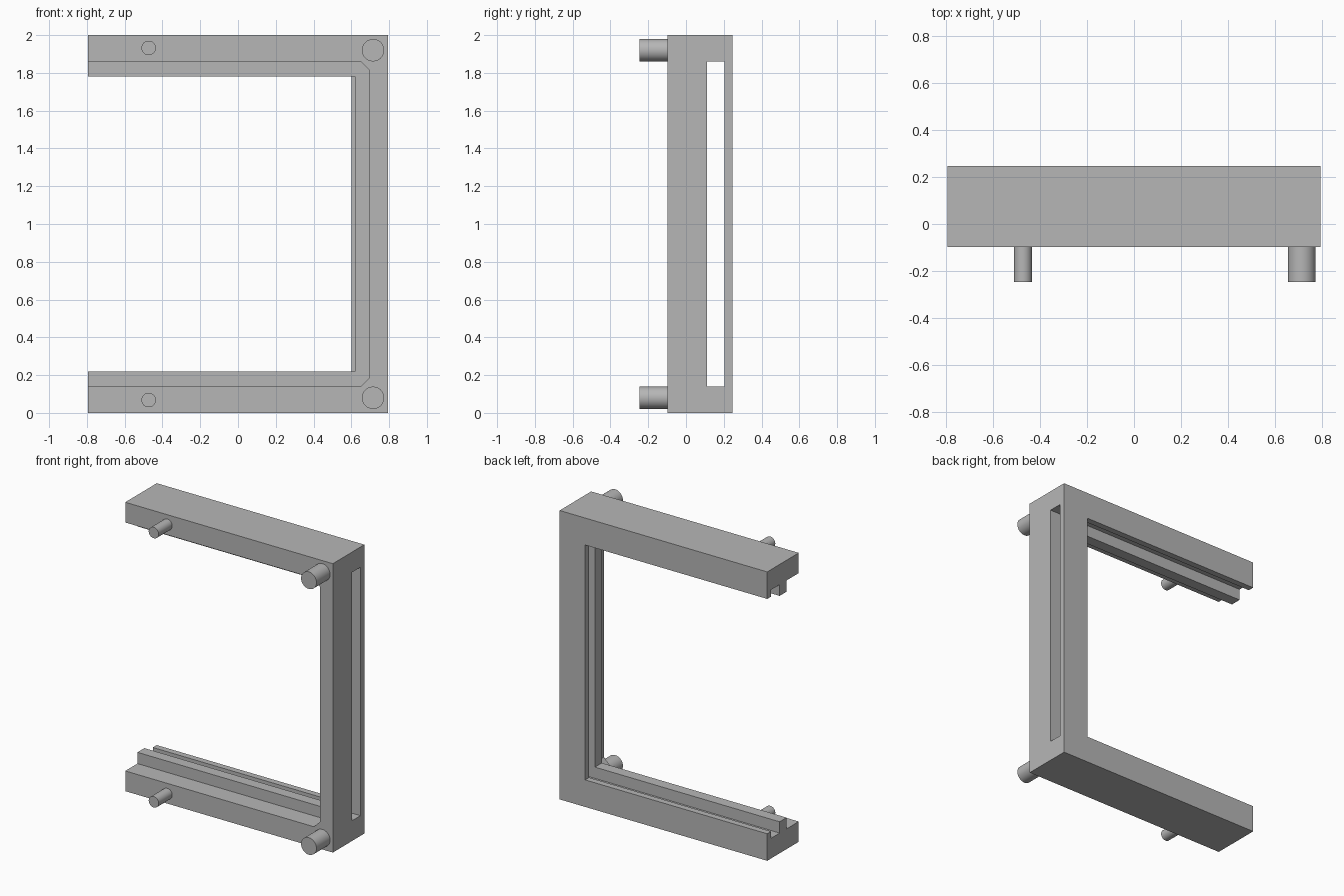
import bpy, bmesh, math
from mathutils import Matrix, Vector

cube = bpy.data.objects.get("Cube")
if cube:
    bpy.data.objects.remove(cube)

# Single grey material
grey = bpy.data.materials.new("plain grey")
grey.use_nodes = True
colour = (0.47, 0.47, 0.47, 1)
grey.diffuse_color = colour
grey.node_tree.nodes["Principled BSDF"].inputs["Base Color"].default_value = colour

W, H = 0.795, 2.0            # half width, height
FRONT, BACK = -0.098, 0.247  # frame depth range
OPEN = -1.0                  # cutters reach past the open side


def finish(name, bm):
    bmesh.ops.recalc_face_normals(bm, faces=bm.faces)
    mesh = bpy.data.meshes.new(name)
    bm.to_mesh(mesh)
    bm.free()
    mesh.materials.append(grey)
    obj = bpy.data.objects.new(name, mesh)
    bpy.context.collection.objects.link(obj)
    return obj


def prism(name, profile, y0, y1):
    """Extrude an (x, z) outline along y."""
    bm = bmesh.new()
    face = bm.faces.new([bm.verts.new((x, y0, z)) for x, z in profile])
    new = bmesh.ops.extrude_face_region(bm, geom=[face])["geom"]
    verts = [v for v in new if isinstance(v, bmesh.types.BMVert)]
    bmesh.ops.translate(bm, verts=verts, vec=Vector((0, y1 - y0, 0)))
    return finish(name, bm)


def opening(right, low, chamfer=0):
    """Outline open to the left, mirrored about mid height."""
    if chamfer:
        lower = [(OPEN, low), (right - chamfer, low), (right, low + chamfer)]
    else:
        lower = [(OPEN, low), (right, low)]
    return lower + [(x, H - z) for x, z in reversed(lower)]


# C-shaped frame, cut from a block by stepped openings
frame = prism("frame", [(-W, 0), (W, 0), (W, H), (-W, H)], FRONT, BACK)
cutters = [
    prism("front_recess", opening(0.697, 0.14, 0.047), -0.3, 0.035),
    prism("ridge_opening", opening(0.62, 0.218), -0.4, 0.15),
    prism("back_opening", opening(0.6, 0.187), 0.14, 0.4),
    prism("panel_slot", opening(1.1, 0.14), 0.111, 0.204),
]
bpy.context.view_layer.objects.active = frame
for cutter in cutters:
    cutter.hide_render = True
    mod = frame.modifiers.new(cutter.name, "BOOLEAN")
    mod.operation = "DIFFERENCE"
    mod.solver = "EXACT"
    mod.object = cutter
    bpy.ops.object.modifier_apply(modifier=mod.name)
    bpy.data.objects.remove(cutter)


# Round pegs on the front face
def peg(name, x, z, radius):
    bm = bmesh.new()
    y0, y1 = -BACK, FRONT + 0.01
    place = Matrix.Translation((x, (y0 + y1) / 2, z)) @ Matrix.Rotation(math.pi / 2, 4, "X")
    bmesh.ops.create_cone(bm, cap_ends=True, segments=48, radius1=radius,
                          radius2=radius, depth=y1 - y0, matrix=place)
    obj = finish(name, bm)
    bpy.ops.object.select_all(action="DESELECT")
    obj.select_set(True)
    bpy.context.view_layer.objects.active = obj
    bpy.ops.object.shade_smooth_by_angle(angle=math.radians(30))


for level, flip in (("lower", False), ("upper", True)):
    for size, x, z, radius in (("large", 0.715, 0.08, 0.059), ("small", -0.473, 0.068, 0.038)):
        peg(f"{level}_{size}_peg", x, H - z if flip else z, radius)
